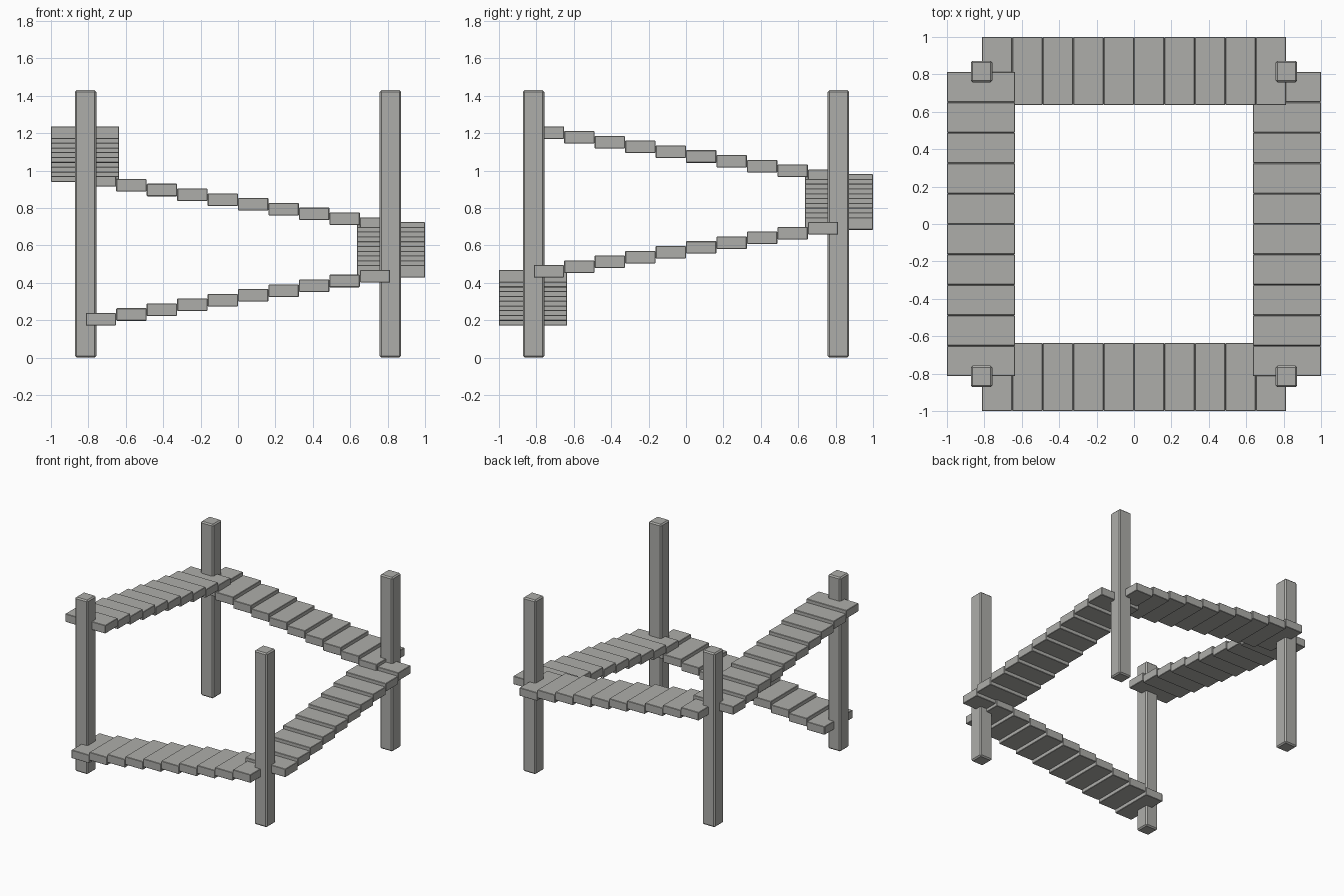
import bpy

if "Cube" in bpy.data.objects:
    bpy.data.objects.remove(bpy.data.objects["Cube"])

stone = bpy.data.materials.new("grey_stone")
stone.diffuse_color = (0.42, 0.42, 0.40, 1)
stone.use_nodes = True
stone.node_tree.nodes["Principled BSDF"].inputs["Base Color"].default_value = stone.diffuse_color


def block(name, centre, size, bevel):
    """Box with small chamfered edges."""
    bpy.ops.mesh.primitive_cube_add(size=1, location=centre)
    ob = bpy.context.object
    ob.name = name
    ob.scale = size
    bpy.ops.object.transform_apply(location=False, rotation=False, scale=True)
    ob.data.materials.append(stone)
    mod = ob.modifiers.new("chamfer", 'BEVEL')
    mod.width = bevel
    mod.segments = 1
    return ob


# Four corner posts
POST_H = 1.43
for sx in (-1, 1):
    for sy in (-1, 1):
        block("corner_post", (sx * 0.815, sy * 0.815, POST_H / 2),
              (0.115, 0.115, POST_H), 0.01)

# Four rising flights of ten steps, climbing anticlockwise around the square
STEPS, PITCH, RISE = 10, 0.163, 0.0256
DEPTH, THICK, OFFSET = 0.364, 0.067, 0.818
flights = [("front", (1, 0)), ("right", (0, 1)), ("back", (-1, 0)), ("left", (0, -1))]

for f, (side, (dx, dy)) in enumerate(flights):
    for i in range(STEPS):
        along = (i - (STEPS - 1) / 2) * PITCH
        # outward direction is the travel direction turned clockwise
        x = dx * along + dy * OFFSET
        y = dy * along - dx * OFFSET
        z = 0.205 + (f * STEPS + i) * RISE
        size = (PITCH - 0.002, DEPTH, THICK) if dx else (DEPTH, PITCH - 0.002, THICK)
        block(side + "_step", (x, y, z), size, 0.003)
